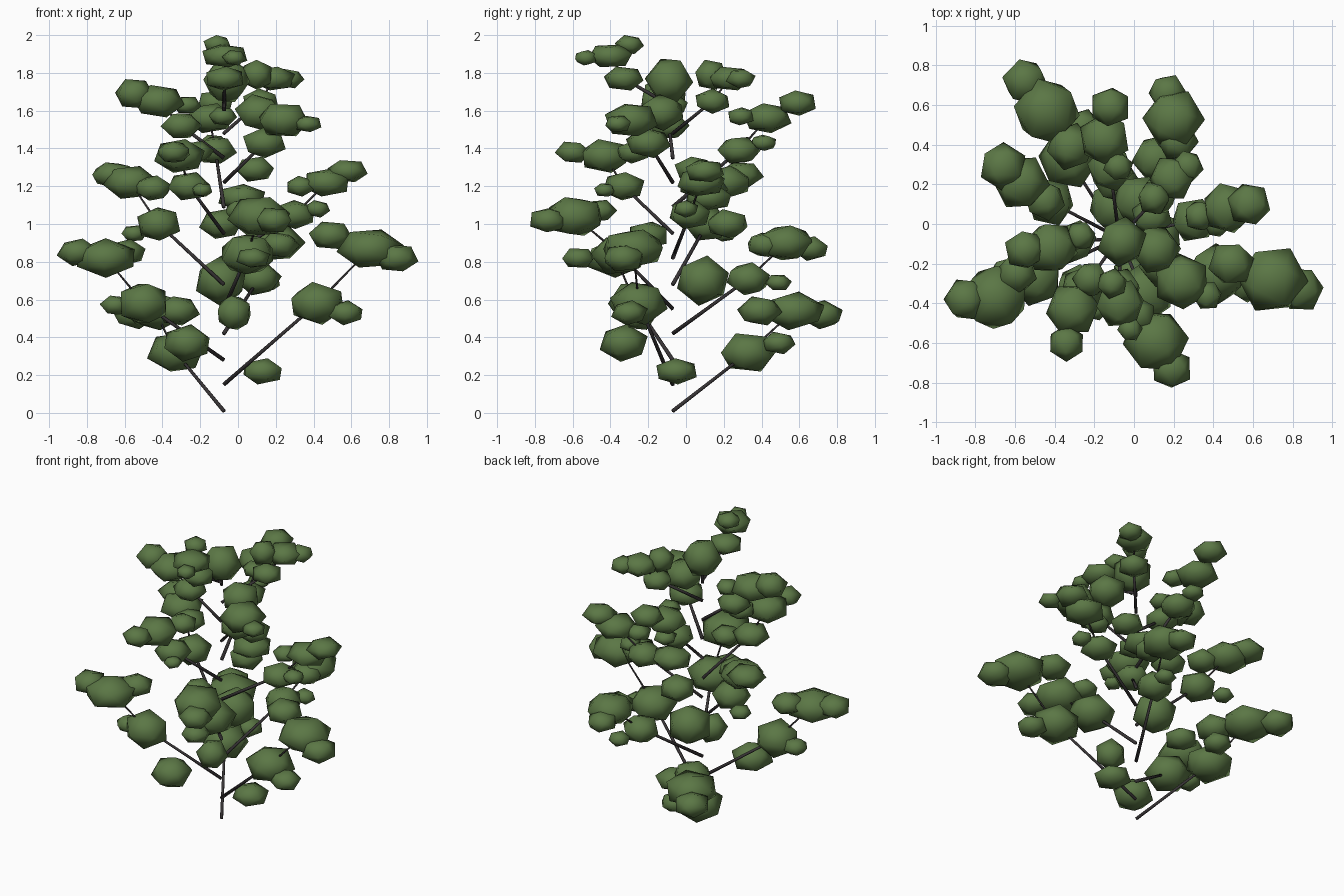
import bpy, bmesh, math, random
from mathutils import Vector, Matrix, Euler

random.seed(11)


def material(name, rgb):
    m = bpy.data.materials.new(name)
    m.diffuse_color = (*rgb, 1)
    return m


leaf = material("leaf green", (0.105, 0.185, 0.06))
bark = material("dark bark", (0.04, 0.035, 0.037))


def finish(bm, name, mat):
    mesh = bpy.data.meshes.new(name)
    for f in bm.faces:
        f.smooth = True
    bm.to_mesh(mesh)
    bm.free()
    mesh.materials.append(mat)
    ob = bpy.data.objects.new(name, mesh)
    bpy.context.collection.objects.link(ob)


def limb(bm, a, b, r1, r2):
    """Tapered six-sided stick from a to b."""
    d = b - a
    mat = Matrix.Translation((a + b) / 2) @ d.to_track_quat('Z', 'Y').to_matrix().to_4x4()
    bmesh.ops.create_cone(bm, cap_ends=True, segments=6, radius1=r1, radius2=r2,
                          depth=d.length, matrix=mat)


def clump(bm, x, y, z, r, flat=0.67):
    """Flattened, randomly turned low-poly leaf clump."""
    turn = Euler([random.uniform(0, math.tau) for _ in range(3)]).to_matrix().to_4x4()
    k = r * (1.19 if r < 0.11 else 1.13)
    mat = Matrix.Translation((x, y, z)) @ Matrix.Diagonal((k, k, k * flat, 1)) @ turn
    bmesh.ops.create_icosphere(bm, subdivisions=1, radius=1, matrix=mat)


count = 0


def branch(z0, *clumps):
    """Branch leaving the axis at z0, bending at the first clump, ending in the second."""
    global count
    count += 1
    start = Vector((-0.075, -0.07, z0))
    pts = [Vector(c[:3]) for c in clumps]
    bm = bmesh.new()
    limb(bm, start, pts[0], 0.011, 0.008)
    if len(pts) > 1:
        limb(bm, pts[0], pts[1], 0.007, 0.004)
    finish(bm, f"branch_{count:02d}", bark)
    bm = bmesh.new()
    for c in clumps:
        clump(bm, *c)
    finish(bm, f"leaf_clumps_{count:02d}", leaf)


# Lower branches
branch(0.01, (-0.33, 0.33, 0.32, 0.14, 0.72), (-0.44, 0.57, 0.54, 0.155, 0.6),
       (-0.26, 0.49, 0.37, 0.08), (-0.32, 0.39, 0.54, 0.11), (-0.55, 0.72, 0.52, 0.10))
branch(0.15, (0.42, -0.25, 0.58, 0.14, 0.75), (0.70, -0.28, 0.87, 0.16, 0.62),
       (0.57, -0.30, 0.53, 0.085), (0.84, -0.33, 0.82, 0.10), (0.49, -0.20, 0.94, 0.10),
       (0.13, -0.05, 0.22, 0.10, 0.6))
branch(0.28, (-0.50, -0.27, 0.58, 0.13, 0.82), (-0.70, -0.37, 0.82, 0.155, 0.6),
       (-0.65, -0.25, 0.57, 0.07), (-0.85, -0.38, 0.85, 0.095), (-0.59, -0.25, 0.85, 0.09),
       (-0.27, -0.33, 0.37, 0.12, 0.75))
branch(0.42, (0.11, 0.33, 0.71, 0.11, 0.75), (0.20, 0.53, 0.90, 0.14, 0.65),
       (0.16, 0.49, 0.69, 0.06), (0.17, 0.66, 0.87, 0.085), (0.22, 0.42, 0.89, 0.09))
branch(0.55, (0.05, -0.35, 0.84, 0.14, 0.75), (0.11, -0.59, 1.04, 0.15, 0.68),
       (0.08, -0.57, 0.82, 0.08, 0.62), (0.19, -0.73, 1.02, 0.09), (0.02, -0.46, 1.07, 0.08),
       (-0.02, -0.25, 0.53, 0.085, 1.0))

# Middle branches
branch(0.68, (-0.42, 0.11, 1.00, 0.105, 0.78), (-0.57, 0.21, 1.22, 0.13, 0.64),
       (-0.55, 0.20, 0.95, 0.06), (-0.66, 0.29, 1.26, 0.11, 0.6), (-0.45, 0.12, 1.19, 0.09),
       (-0.09, 0.09, 0.70, 0.13, 0.92))
branch(0.82, (0.30, 0.02, 1.05, 0.10), (0.47, 0.08, 1.22, 0.12, 0.58),
       (0.42, 0.00, 1.08, 0.06), (0.58, 0.10, 1.28, 0.095, 0.58), (0.33, 0.04, 1.20, 0.07))
branch(0.95, (-0.26, -0.33, 1.20, 0.10), (-0.31, -0.43, 1.36, 0.125),
       (-0.19, -0.43, 1.18, 0.05), (-0.34, -0.60, 1.38, 0.08), (-0.22, -0.28, 1.38, 0.08),
       (-0.09, 0.22, 1.00, 0.10, 0.7))
branch(1.09, (-0.12, 0.28, 1.39, 0.10), (-0.15, 0.43, 1.56, 0.12, 0.62),
       (-0.13, 0.41, 1.43, 0.065, 0.6), (-0.12, 0.59, 1.64, 0.09), (-0.08, 0.29, 1.57, 0.065),
       (0.02, 0.12, 1.14, 0.12, 0.55))
branch(1.22, (0.14, -0.20, 1.43, 0.105), (0.24, -0.29, 1.55, 0.13, 0.68),
       (0.37, -0.36, 1.53, 0.065, 0.62), (0.11, -0.13, 1.59, 0.115, 0.78),
       (0.09, 0.04, 1.29, 0.09))

# Upper branches
branch(1.35, (-0.30, -0.09, 1.52, 0.095), (-0.42, -0.12, 1.65, 0.125, 0.64),
       (-0.55, -0.13, 1.69, 0.09, 0.8), (-0.27, -0.06, 1.63, 0.065))
branch(1.48, (0.12, 0.14, 1.65, 0.085), (0.19, 0.23, 1.77, 0.10, 0.58),
       (0.10, 0.13, 1.79, 0.075, 0.95), (0.27, 0.29, 1.77, 0.07))
branch(1.62, (-0.07, -0.33, 1.77, 0.095, 0.6), (-0.07, -0.40, 1.89, 0.115, 0.52),
       (-0.11, -0.30, 1.95, 0.067), (-0.02, -0.53, 1.88, 0.055))
# Tip
branch(1.60, (-0.06, -0.09, 1.76, 0.115, 1.0))
